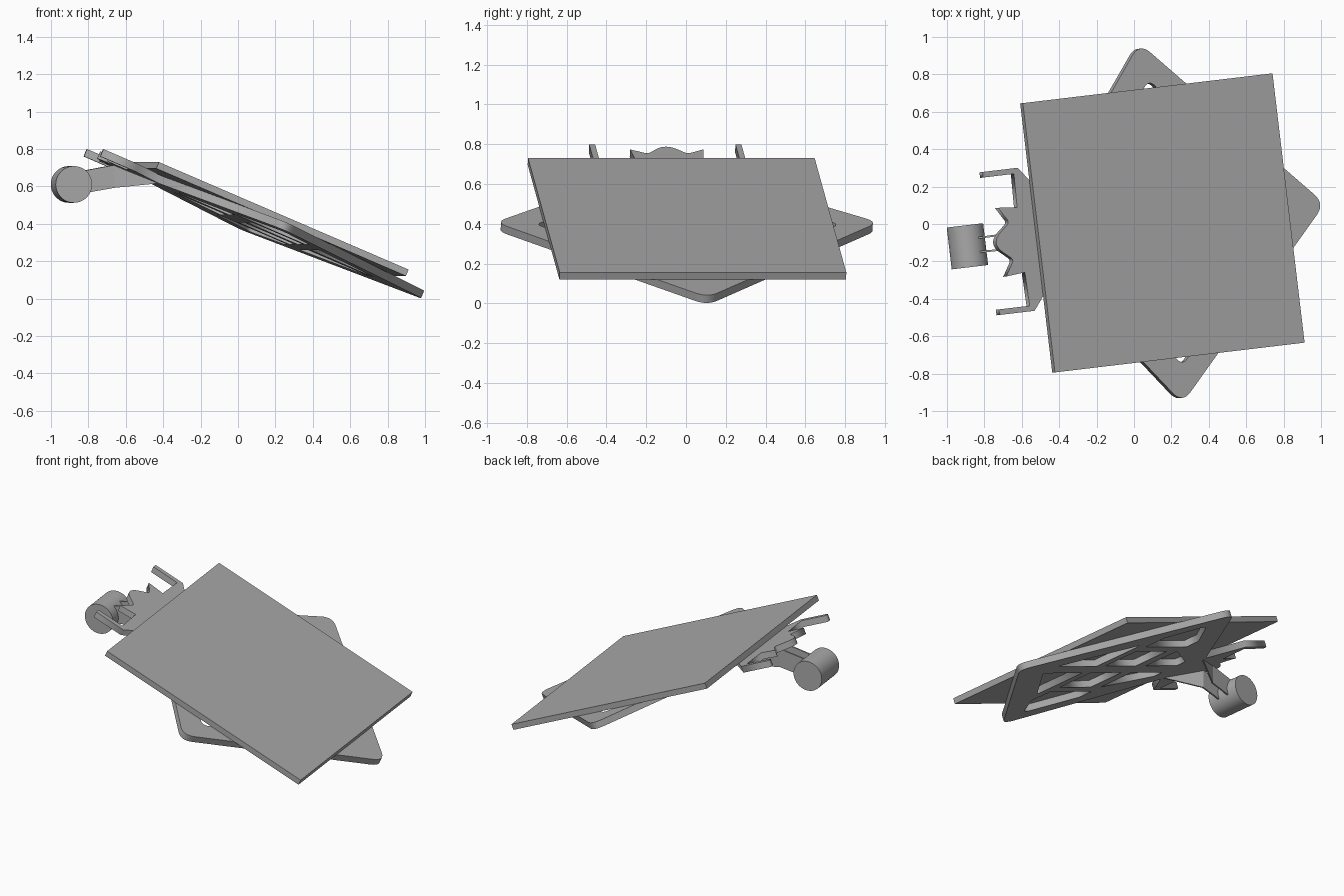
import bpy, bmesh, math
from mathutils import Matrix, Vector

cube = bpy.data.objects.get("Cube")
if cube:
    bpy.data.objects.remove(cube)

GREY = (0.4, 0.4, 0.4, 1)
mat = bpy.data.materials.new("plain grey")
mat.use_nodes = True
mat.diffuse_color = GREY
mat.node_tree.nodes["Principled BSDF"].inputs["Base Color"].default_value = GREY

# level frame: turned about the vertical; tilted frame: also pitched downhill
LEVEL = Matrix.Translation((0.159, 0.006, 0.4425)) @ Matrix.Rotation(math.radians(6.8), 4, 'Z')
TILT = LEVEL @ Matrix.Rotation(math.radians(23.15), 4, 'Y')


def add_object(name, mesh, matrix):
    obj = bpy.data.objects.new(name, mesh)
    obj.matrix_world = matrix
    mesh.materials.clear()
    mesh.materials.append(mat)
    bpy.context.collection.objects.link(obj)
    return obj


def bm_object(name, bm, matrix):
    bmesh.ops.recalc_face_normals(bm, faces=bm.faces)
    mesh = bpy.data.meshes.new(name)
    bm.to_mesh(mesh)
    bm.free()
    return add_object(name, mesh, matrix)


def rounded(points):
    """Round every corner that carries a third value (the cut-back length)."""
    out = []
    for i, p in enumerate(points):
        c = Vector(p[:2])
        if len(p) == 2:
            out.append(c)
            continue
        before = Vector(points[i - 1][:2]) - c
        after = Vector(points[(i + 1) % len(points)][:2]) - c
        a = c + before.normalized() * p[2]
        b = c + after.normalized() * p[2]
        for k in range(9):
            t = k / 8
            out.append(a * (1 - t) ** 2 + c * 2 * t * (1 - t) + b * t * t)
    return out


def flip(points):
    return [(p[0], -p[1], *p[2:]) for p in reversed(points)]


def plate(name, loops, low, high, matrix):
    """Flat plate from an outline and hole loops."""
    curve = bpy.data.curves.new(name + "_outline", 'CURVE')
    curve.dimensions = '2D'
    curve.fill_mode = 'BOTH'
    curve.extrude = (high - low) / 2
    for loop in loops:
        pts = rounded(loop)
        spline = curve.splines.new('POLY')
        spline.points.add(len(pts) - 1)
        for sp, p in zip(spline.points, pts):
            sp.co = (p.x, p.y, 0, 1)
        spline.use_cyclic_u = True
    helper = bpy.data.objects.new(name + "_helper", curve)
    bpy.context.collection.objects.link(helper)
    deps = bpy.context.evaluated_depsgraph_get()
    mesh = bpy.data.meshes.new_from_object(helper.evaluated_get(deps))
    mesh.name = name
    bpy.data.objects.remove(helper)
    return add_object(name, mesh, matrix @ Matrix.Translation((0, 0, (low + high) / 2)))


# square top board
bm = bmesh.new()
bmesh.ops.create_cube(bm, size=1, matrix=Matrix.Translation((0, 0, -0.0185))
                      @ Matrix.Diagonal((1.462, 1.45, 0.037, 1)))
bm_object("top_board", bm, TILT)

# support frame: kite with prongs and toothed tail, pierced by windows
side = [(0, 0.97, 0.08), (-0.63, 0.19), (-0.79, 0.385), (-0.995, 0.385), (-0.995, 0.355),
        (-0.815, 0.355), (-0.82, 0.175), (-0.93, 0.185), (-0.875, 0.1, 0.02)]
outline = [(0.96, 0, 0.08)] + side + [(-1.0, 0, 0.09)] + flip(side)
windows = [
    [(0.66, 0.06, 0.03), (0.28, 0.06), (0.28, 0.44, 0.03)],
    [(0.2, 0.06), (-0.1, 0.06), (-0.1, 0.32), (0.2, 0.32)],
    [(0.2, 0.4), (0.2, 0.56), (0.03, 0.77, 0.05), (-0.2, 0.5), (-0.2, 0.4)],
    [(-0.2, 0.06), (-0.5, 0.06), (-0.5, 0.13), (-0.2, 0.32)],
]
plate("support_frame", [outline] + windows + [flip(w) for w in windows], -0.08, -0.0375, TILT)

# counterweight cylinder across the tail
bm = bmesh.new()
bmesh.ops.create_cone(bm, cap_ends=True, segments=48, radius1=0.098, radius2=0.098, depth=0.225,
                      matrix=Matrix.Translation((-1.057, 0, 0.168)) @ Matrix.Rotation(math.pi / 2, 4, 'X'))
weight = bm_object("counterweight", bm, LEVEL)
bpy.context.view_layer.objects.active = weight
weight.select_set(True)
bpy.ops.object.shade_smooth_by_angle(angle=math.radians(40))

# thin splayed struts from the cylinder to the frame: (along, across, bottom, top)
sections = [(-1.0, 0.038, 0.12, 0.24), (-0.83, 0.04, 0.15, 0.272), (-0.6, 0.17, 0.175, 0.21)]
for label, sign in (("left", 1), ("right", -1)):
    bm = bmesh.new()
    rings = []
    for x, y, low, high in sections:
        rings.append([bm.verts.new((x, sign * (y + d), z))
                      for d, z in ((-0.005, low), (0.005, low), (0.005, high), (-0.005, high))])
    for r, s in zip(rings, rings[1:]):
        for k in range(4):
            bm.faces.new((r[k], r[(k + 1) % 4], s[(k + 1) % 4], s[k]))
    bm.faces.new(rings[0])
    bm.faces.new(rings[-1])
    bm_object(label + "_strut", bm, LEVEL)
